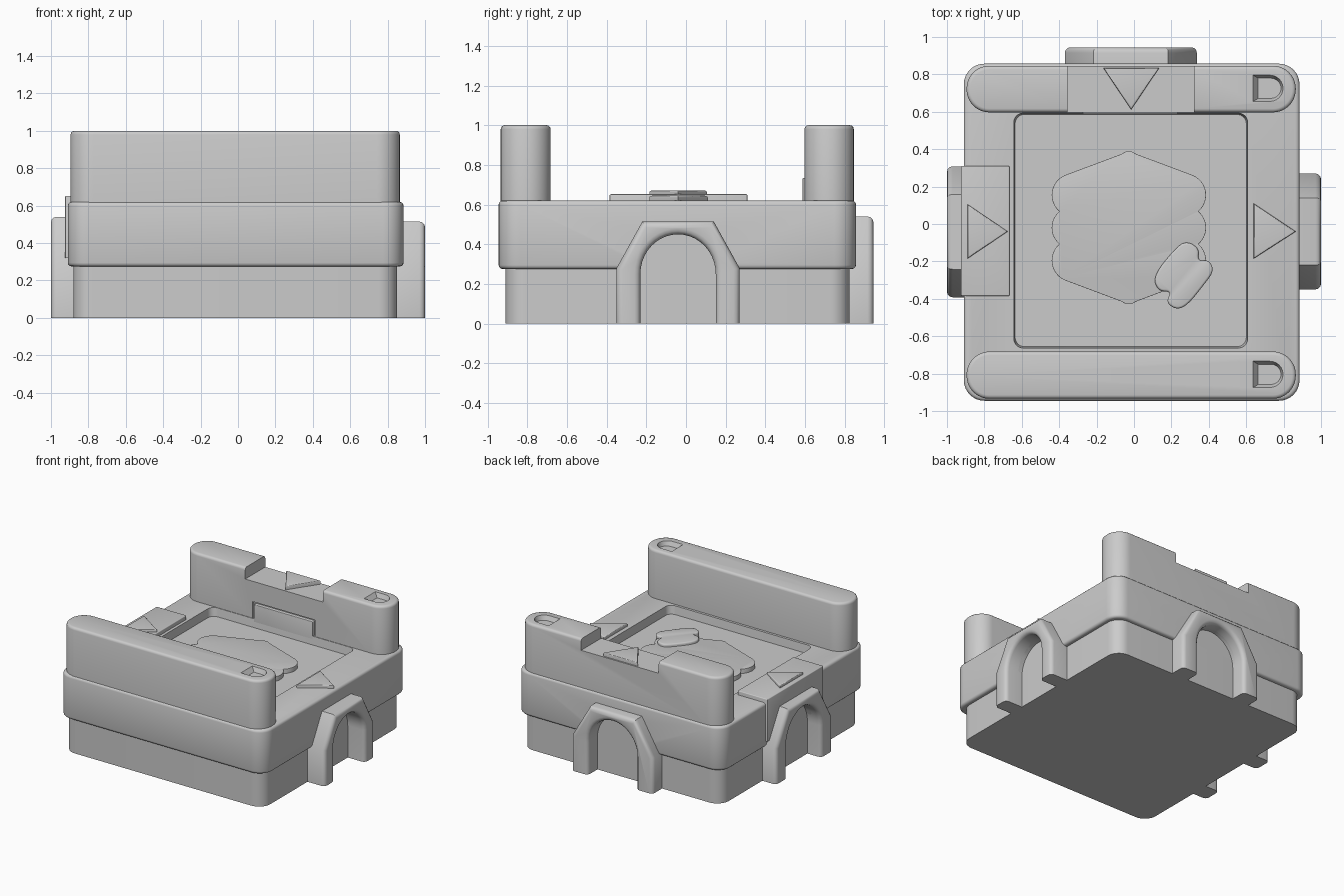
import bpy, bmesh
from math import sin, cos, pi, radians
from mathutils import Matrix, Vector

cube = bpy.data.objects.get("Cube")
if cube:
    bpy.data.objects.remove(cube, do_unlink=True)

GREY = 0.6
stone = bpy.data.materials.new("grey stone")
stone.use_nodes = True
stone.diffuse_color = (GREY, GREY, GREY, 1)
stone.node_tree.nodes["Principled BSDF"].inputs["Base Color"].default_value = (GREY, GREY, GREY, 1)
parts = []


def arc(cx, cy, rx, ry, a0, a1, n):
    """Points along an elliptical arc, angles in degrees."""
    angles = [radians(a0 + (a1 - a0) * i / n) for i in range(n + 1)]
    return [(cx + rx * cos(a), cy + ry * sin(a)) for a in angles]


def rounded(x0, x1, y0, y1, r, n=8):
    """Counter-clockwise rounded rectangle."""
    corners = [(x1 - r, y0 + r), (x1 - r, y1 - r), (x0 + r, y1 - r), (x0 + r, y0 + r)]
    return [p for k, (cx, cy) in enumerate(corners)
            for p in arc(cx, cy, r, r, 90 * k - 90, 90 * k, n)]


def smooth_outline(pts, rounds=3):
    """Corner cutting for soft closed outlines."""
    for _ in range(rounds):
        new = []
        for a, b in zip(pts, pts[1:] + pts[:1]):
            a, b = Vector(a), Vector(b)
            new += [a.lerp(b, 0.25), a.lerp(b, 0.75)]
        pts = new
    return pts


def prism(name, outline, z0, z1, bevel=0, both=False, floor=None, taper=1, matrix=None):
    """Extrude an outline, softening the rim edges that lie off the floor line."""
    bm = bmesh.new()
    top = bm.faces.new([bm.verts.new((p[0], p[1], z1)) for p in outline])
    if top.normal_update() or top.normal.z < 0:
        top.normal_flip()
    mid = top.calc_center_median()
    ext = bmesh.ops.extrude_face_region(bm, geom=[top], use_keep_orig=True)
    low = [v for v in ext["geom"] if isinstance(v, bmesh.types.BMVert)]
    for v in low:
        v.co = (mid.x + (v.co.x - mid.x) * taper, mid.y + (v.co.y - mid.y) * taper, z0)
    bmesh.ops.recalc_face_normals(bm, faces=bm.faces)
    if bevel:
        levels = (z0, z1) if both else (z1,)
        rim = [e for e in bm.edges
               if any(all(abs(v.co.z - z) < 1e-5 for v in e.verts) for z in levels)
               and (floor is None or any(v.co.y > floor + 1e-5 for v in e.verts))]
        bmesh.ops.bevel(bm, geom=rim, offset=bevel, segments=3, profile=0.5,
                        affect="EDGES", clamp_overlap=True)
    if matrix:
        bm.transform(matrix)
    mesh = bpy.data.meshes.new(name)
    bm.to_mesh(mesh)
    bm.free()
    mesh.materials.append(stone)
    obj = bpy.data.objects.new(name, mesh)
    bpy.context.collection.objects.link(obj)
    parts.append(obj)
    return obj


def cut(target, cutter, keep=False):
    """Subtract the cutter from the target and discard it."""
    mod = target.modifiers.new("cut", "BOOLEAN")
    mod.operation, mod.solver, mod.object = "DIFFERENCE", "EXACT", cutter
    bpy.context.view_layer.objects.active = target
    bpy.ops.object.modifier_apply(modifier=mod.name)
    if not keep:
        parts.remove(cutter)
        bpy.data.objects.remove(cutter, do_unlink=True)


# Plinth, overhanging upper block and left-hand saddle plate
prism("base", rounded(-0.88, 0.85, -0.91, 0.825, 0.1), 0, 0.32)
tier = prism("upper_block", rounded(-0.91, 0.885, -0.945, 0.857, 0.11), 0.275, 0.62, 0.02, both=True)
plate = prism("left_saddle_plate", rounded(-0.925, -0.665, -0.385, 0.31, 0.006, 2), 0.32, 0.652, 0.006)

# Sunken tray in the top
cut(tier, prism("tray_cutter", rounded(-0.645, 0.61, -0.665, 0.595, 0.05), 0.555, 0.64, taper=0.985))


# Archways on three sides
def archway(name, angle, centre, back, wall, front, half, crown, inner, height):
    a = radians(angle)
    place = Matrix(((-sin(a), 0, cos(a), 0), (cos(a), 0, sin(a), 0), (0, 1, 0, 0), (0, 0, 0, 1)))
    place = place @ Matrix.Translation((centre, 0, 0))
    opening = arc(0, 0.25, inner, height - 0.315, 0, 180, 20)
    outer = [(-half, 0), (-half, 0.28), (-crown, height), (crown, height), (half, 0.28), (half, 0)]
    prism(name, outer + [(inner, 0)] + opening + [(-inner, 0)], back, front, 0.03,
          floor=0, matrix=place)
    hole = [(inner, -0.1)] + opening + [(-inner, -0.1)]
    cutter = prism(name + "_cutter", hole, wall, front + 0.1, matrix=place)
    cut(plate, cutter, keep=True)
    cut(tier, cutter)


archway("right_side_arch", 0, -0.04, 0.82, 0.85, 1.0, 0.31, 0.18, 0.19, 0.515)
archway("left_side_arch", 180, 0.042, 0.85, 0.88, 1.0, 0.35, 0.2, 0.21, 0.54)
archway("back_arch", 90, 0.017, 0.79, 0.825, 0.945, 0.353, 0.2, 0.21, 0.54)

# Front and back walls with half-round sockets in their tops
for name, y0, y1 in (("front_wall", -0.934, -0.682), ("back_wall", 0.597, 0.846)):
    wall = prism(name, rounded(-0.895, 0.865, y0, y1, 0.122, 12), 0.6, 1.0, 0.02)
    mid = (y0 + y1) / 2 + 0.004
    socket = [(0.63, mid + 0.075), (0.63, mid - 0.075)] + arc(0.725, mid, 0.075, 0.075, -90, 90, 12)
    cut(wall, prism("socket_cutter", socket, 0.965, 1.01, taper=0.72))

# Notch and inner slot of the back wall
cut(wall, prism("notch_cutter", rounded(-0.355, 0.32, 0.5, 0.95, 0.01, 2), 0.91, 1.1))
cut(wall, prism("slot_cutter", rounded(-0.29, 0.25, 0.5, 0.615, 0.005, 2), 0.62, 0.75))
prism("slot_panel", rounded(-0.275, 0.235, 0.588, 0.63, 0.005, 2), 0.6, 0.735, 0.005)

# Raised direction arrows
def arrow(name, pts, z0, z1):
    prism(name, pts, z0, z1, 0.01)


arrow("left_arrow", [(-0.89, 0.105), (-0.89, -0.185), (-0.675, -0.04)], 0.64, 0.672)
arrow("right_arrow", [(0.64, 0.11), (0.64, -0.185), (0.865, -0.04)], 0.61, 0.645)
arrow("back_arrow", [(-0.165, 0.835), (0.135, 0.835), (-0.015, 0.612)], 0.9, 0.94)

# Scalloped emblem with a smaller cloud overlapping it
CX, CY = -0.0275, -0.02
side = []
for k, (a0, a1) in enumerate(((-67, 49), (-49, 49), (-49, 67))):
    side += arc(0.2975, (k - 1) * 0.175, 0.115, 0.115, a0, a1, 12)
side += [(0.04, 0.394), (0.015, 0.408)]
emblem = [(0.015, -0.408), (0.04, -0.394)] + side
emblem += [(-x, -y) for x, y in emblem]
prism("emblem", [(CX + x, CY + y) for x, y in emblem], 0.54, 0.59, 0.012)
cloud = [(0.22, -0.13), (0.28, -0.09), (0.35, -0.13), (0.34, -0.2), (0.4, -0.19), (0.43, -0.25),
         (0.37, -0.33), (0.29, -0.43), (0.23, -0.46), (0.17, -0.42), (0.2, -0.36),
         (0.13, -0.36), (0.1, -0.28)]
prism("emblem_cloud", smooth_outline(cloud), 0.54, 0.612, 0.012)

# Smooth shading with sharp edges kept
bpy.ops.object.select_all(action="DESELECT")
for obj in parts:
    obj.select_set(True)
bpy.context.view_layer.objects.active = parts[0]
bpy.ops.object.shade_smooth_by_angle(angle=radians(35))
